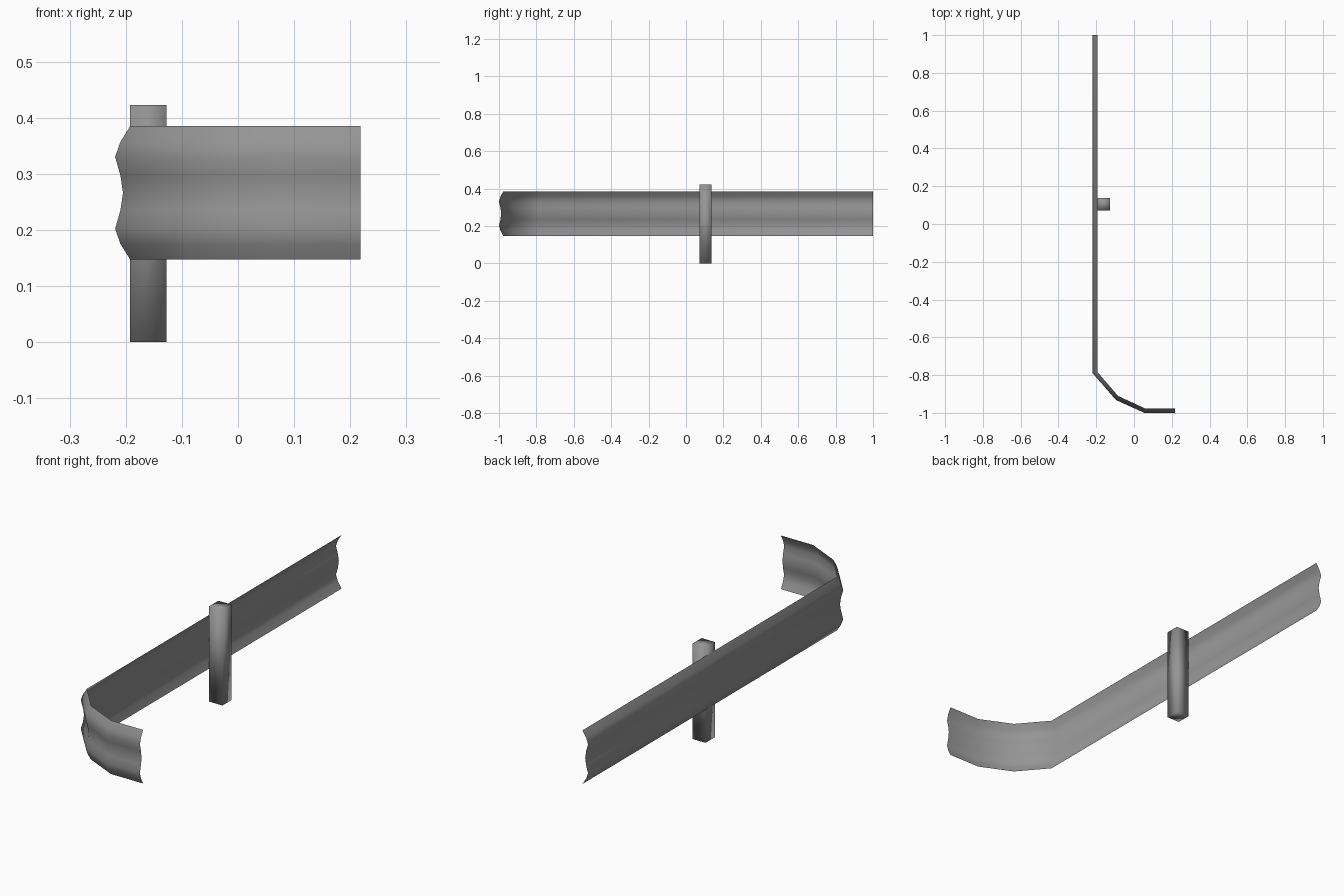
import bpy, bmesh
from mathutils import Vector

cube = bpy.data.objects.get("Cube")
if cube:
    bpy.data.objects.remove(cube, do_unlink=True)

# One galvanised metal colour
metal = bpy.data.materials.new("grey_metal")
metal.use_nodes = True
grey = (0.3, 0.3, 0.3, 1)
metal.diffuse_color = grey
metal.node_tree.nodes["Principled BSDF"].inputs["Base Color"].default_value = grey


def finish(name, bm):
    mesh = bpy.data.meshes.new(name)
    for face in bm.faces:
        face.smooth = True
    bm.to_mesh(mesh)
    bm.free()
    mesh.materials.append(metal)
    obj = bpy.data.objects.new(name, mesh)
    bpy.context.collection.objects.link(obj)
    return obj


# Rail: corrugated sheet swept between an inner and an outer plan path
inner = [(-0.192, 1), (-0.192, -0.785), (-0.085, -0.91), (0.06, -0.977), (0.218, -0.977)]
outer = [(-0.219, 1), (-0.219, -0.79), (-0.095, -0.932), (0.055, -1), (0.218, -1)]
# Half profile from the lower edge to the middle: (bulge, height)
half = [(0, 0.147), (0.65, 0.175), (1, 0.202), (0.65, 0.235), (0.48, 0.266)]
middle = half[-1][1]
profile = half + [(b, 2 * middle - z) for b, z in reversed(half[:-1])]

bm = bmesh.new()
rings = []
for a, b in zip(inner, outer):
    ring = []
    for bulge, z in profile:
        p = Vector(a).lerp(Vector(b), bulge)
        ring.append(bm.verts.new((p.x, p.y, z)))
    rings.append(ring)
for r, s in zip(rings, rings[1:]):
    for i in range(len(profile) - 1):
        bm.faces.new((r[i], s[i], s[i + 1], r[i + 1]))
finish("guard_rail", bm)

# Post: square upright behind the rail
bm = bmesh.new()
bmesh.ops.create_cube(bm, size=1)
bmesh.ops.scale(bm, vec=(0.065, 0.065, 0.423), verts=bm.verts)
bmesh.ops.translate(bm, vec=(-0.16, 0.105, 0.2115), verts=bm.verts)
finish("support_post", bm)
